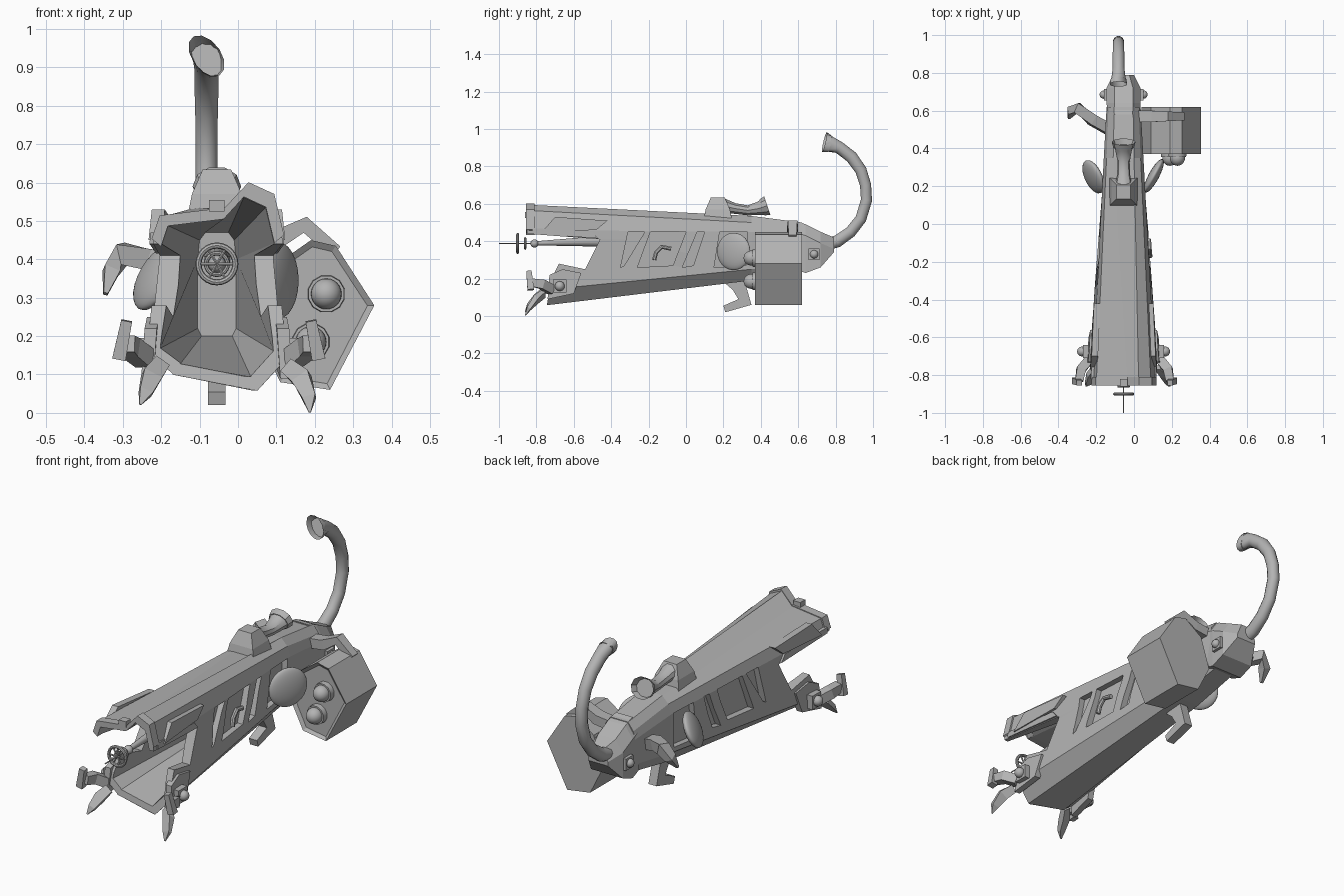
import bpy, bmesh, math
from mathutils import Vector

cube = bpy.data.objects.get("Cube")
if cube:
    bpy.data.objects.remove(cube, do_unlink=True)

grey = bpy.data.materials.new("plain grey")
grey.use_nodes = True
tone = (0.45, 0.45, 0.45, 1)
grey.diffuse_color = tone
grey.node_tree.nodes["Principled BSDF"].inputs["Base Color"].default_value = tone
CX = -0.055  # hull centre line


def finish(name, bm, smooth=True):
    bmesh.ops.recalc_face_normals(bm, faces=bm.faces)
    mesh = bpy.data.meshes.new(name)
    bm.to_mesh(mesh)
    bm.free()
    ob = bpy.data.objects.new(name, mesh)
    bpy.context.collection.objects.link(ob)
    return dress(ob, smooth)


def dress(ob, smooth=True):
    ob.data.materials.clear()
    ob.data.materials.append(grey)
    if smooth:
        bpy.ops.object.select_all(action='DESELECT')
        ob.select_set(True)
        bpy.context.view_layer.objects.active = ob
        bpy.ops.object.shade_smooth_by_angle(angle=math.radians(35))
    return ob


def loft(name, rings, hollow=None, smooth=False):
    """Skin matching rings; hollow = (rim, depth) sinks the last cap."""
    bm = bmesh.new()
    rows = [[bm.verts.new(p) for p in ring] for ring in rings]
    n = len(rows[0])
    for a, b in zip(rows, rows[1:]):
        for i in range(n):
            bm.faces.new((a[i], a[(i + 1) % n], b[(i + 1) % n], b[i]))
    bm.faces.new(rows[0])
    cap = bm.faces.new(rows[-1])
    bmesh.ops.recalc_face_normals(bm, faces=bm.faces)
    if hollow:
        bmesh.ops.inset_region(bm, faces=[cap], thickness=hollow[0], depth=hollow[1])
    return finish(name, bm, smooth)


def sweep(name, path, radii, sides=12, ref=(1, 0, 0), flat=1, hollow=None):
    """Sweep a polygon along a path; flat scales it along ref."""
    pts, rings = [Vector(p) for p in path], []
    for i, p in enumerate(pts):
        t = (pts[min(i + 1, len(pts) - 1)] - pts[max(i - 1, 0)]).normalized()
        u = t.cross(Vector(ref)).normalized()
        v = u.cross(t)
        turn = [2 * math.pi * (k + 0.5) / sides for k in range(sides)]
        rings.append([p + radii[i] * (u * math.cos(a) + v * math.sin(a) * flat) for a in turn])
    return loft(name, rings, hollow, sides > 4)


def ball(name, loc, scale, rot=(0, 0, 0)):
    bpy.ops.mesh.primitive_uv_sphere_add(segments=24, ring_count=12, location=loc, rotation=rot)
    ob = bpy.context.object
    ob.name, ob.scale = name, scale
    return dress(ob)


def ring(name, loc, major, minor):
    bpy.ops.mesh.primitive_torus_add(location=loc, rotation=(math.pi / 2, 0, 0), major_radius=major,
                                     minor_radius=minor, major_segments=24, minor_segments=8)
    bpy.context.object.name = name
    return dress(bpy.context.object)


def box(name, loc, size):
    bm = bmesh.new()
    bmesh.ops.create_cube(bm, size=1)
    for v in bm.verts:
        v.co = Vector(loc) + v.co * Vector(size)
    return finish(name, bm, False)


def cut(ob, cutter):
    mod = ob.modifiers.new("cut", 'BOOLEAN')
    mod.operation, mod.solver, mod.object = 'DIFFERENCE', 'EXACT', cutter
    bpy.context.view_layer.objects.active = ob
    bpy.ops.object.modifier_apply(modifier=mod.name)
    bpy.data.objects.remove(cutter, do_unlink=True)


def half(y, z):
    """Half width of the hull side at a point."""
    t = (y + 0.85) / 1.2
    low, top, zl = 0.19 - 0.09 * t, 0.168 - 0.063 * t, 0.135 + 0.115 * t
    return low + (top - low) * (z - zl) / (0.455 - zl)


def plate(name, pts, s, d0, d1):
    """Slab that follows the hull side."""
    return loft(name, [[(CX + s * (half(y, z) + d), y, z) for y, z in pts] for d in (d0, d1)])


def section(pts, y, k=1):
    return [(CX + x * k, y, 0.3 + (z - 0.3) * k) for x, z in pts]


def mirrored(pts):
    return pts + [(-x, z) for x, z in reversed(pts)]


# Hull: lopsided at the mouth, regular towards the back
mouth = [(-.12, .09), (-.19, .14), (-.165, .45), (-.145, .51), (.02, .53),
         (.08, .595), (.145, .565), (.17, .46), (.19, .13), (.11, .045)]
rear = mirrored([(-.06, .19), (-.1, .25), (-.105, .45), (-.09, .5), (-.055, .535)])
end = mirrored([(-.055, .24), (-.085, .29), (-.09, .42), (-.08, .46), (-.05, .5)])
throat = mirrored([(-.04, .2), (-.05, .22), (-.05, .4), (-.045, .45), (-.03, .47)])
hull = loft("hull", [section(mouth, -.85), section(rear, .35), section(end, .62)])
cut(hull, loft("cavity", [section(mouth, -.88, .9), section(throat, -.1)]))
notch = [(-1.1, .44), (-.85, .44), (-.46, .41), (-.54, .25), (-.68, .28),
         (-.72, .2), (-.745, .05), (-.76, -.2), (-1.1, -.2)]
cut(hull, loft("jaw_notch", [[(x, y, z) for y, z in notch] for x in (-.6, .6)]))

# Recessed side windows: y at lower edge, y at upper edge
windows = [(-.35, -.33, -.31, -.22), (-.26, -.07, -.19, 0), (-.02, .04, .06, .1), (.15, .32, .18, .33)]
for s in (-1, 1):
    for a, b, c, d in windows:
        cut(hull, plate("window", [(a, .26), (b, .27), (d, .45), (c, .45)], s, -.03, .1))
    # Upper jaw cheek plates
    plate("cheek_plate", [(-.77, .45), (-.7, .53), (-.42, .51), (-.48, .46)], s, -.02, .014)
    plate("cheek_strip", [(-.82, .44), (-.82, .47), (-.5, .45), (-.47, .415)], s, -.02, .008)
    # Lower jaw guard with its bolt
    plate("jaw_guard", [(-.74, .09), (-.73, .22), (-.66, .25), (-.56, .23), (-.6, .12)], s, -.02, .012)
    x = CX + s * .2
    box("bolt_seat", (x, -.675, .16), (.03, .07, .07))
    ball("jaw_bolt", (x + s * .02, -.675, .16), (.026, .026, .026))
    # Rear bolts
    box("rear_bolt_seat", (CX + s * .09, .685, .33), (.03, .06, .06))
    ball("rear_bolt", (CX + s * .105, .685, .33), (.022, .022, .022))

# Lip around the upper jaw opening
arch = mouth[2:8]
outline = [(x * 1.03, .3 + (z - .3) * 1.02) for x, z in arch]
outline += [(x * .88, .3 + (z - .3) * .89) for x, z in reversed(arch)]
loft("upper_lip", [section(outline, y) for y in (-.855, -.81)])
box("front_sight", (CX, -.84, .54), (.04, .04, .03))

# Window hook
hook = [(-.17, .3), (-.16, .34), (-.13, .37), (-.08, .36)]
sweep("window_hook", [(CX + half(y, z) + .005, y, z) for y, z in hook], [.012] * 4, 8)

# Valve spindle and handwheel in the mouth
sweep("spindle", [(CX, -1, .388), (CX, -.8, .388)], [.003, .003], 8)
sweep("nozzle", [(CX, -.83, .388), (CX, -.45, .4), (CX, -.08, .4)], [.01, .03, .035])
ball("nozzle_tip", (CX, -.81, .388), (.022, .022, .022))
ring("handwheel", (CX, -.9, .388), .048, .008)
ring("small_wheel", (CX, -.86, .388), .028, .006)
for k in range(3):
    dx, dz = .046 * math.cos(k * math.pi / 3), .046 * math.sin(k * math.pi / 3)
    sweep("wheel_spoke", [(CX - dx, -.9, .388 - dz), (CX + dx, -.9, .388 + dz)], [.004, .004], 6, (0, 1, 0))

# Front feet: bracket, toe and claw
for s, x in ((1, .2), (-1, -.3)):
    sweep("foot_bracket", [(x - s * .06, -.72, .14), (x - s * .02, -.77, .17), (x - s * .01, -.83, .18)],
          [.035, .035, .03], 4, (0, 0, 1))
    sweep("toe", [(x + s * .01, -.83, .14), (x - s * .01, -.84, .24)], [.025, .02], 4, (0, 1, 0))
sweep("left_claw", [(.13, -.76, .12), (.165, -.8, .09), (.185, -.84, .04), (.187, -.86, .002)],
      [.03, .036, .025, .004], 4, (0, 1, 0), .6)
sweep("right_claw", [(-.2, -.76, .13), (-.225, -.8, .095), (-.24, -.84, .055), (-.255, -.86, .022)],
      [.03, .036, .025, .004], 4, (0, 1, 0), .6)

# Hind foot
foot = [(.18, .2), (.31, .2), (.35, .06), (.21, .02), (.2, .055), (.28, .09), (.25, .14)]
loft("hind_foot", [[(CX + d, y, z) for y, z in foot] for d in (-.023, .023)])

# Ear domes
ball("left_ear", (.105, .255, .345), (.028, .1, .1), (0, 0, math.radians(-28)))
ball("right_ear", (-.215, .25, .35), (.03, .095, .09), (0, math.radians(25), math.radians(25)))

# Top hump and horn
loft("hump", [[(CX + x * w, .17 + y * w, z) for x, y in ((-1, -1), (1, -1), (1, 1), (-1, 1))]
              for w, z in ((.075, .52), (.065, .57), (.037, .634))])
sweep("horn", [(CX, .2, .59), (CX, .26, .575), (CX, .33, .565), (CX, .39, .575), (CX, .435, .59)],
      [.04, .03, .028, .038, .055], 10, flat=1.15, hollow=(.008, -.03))

# Rear block and curled tail
block = [[(CX + x * w, y, z) for x, z in ((-1, lo), (1, lo), (1, hi - .06), (.55, hi), (-.55, hi), (-1, hi - .06))]
         for w, y, lo, hi in ((.085, .58, .25, .51), (.09, .64, .23, .49), (.09, .72, .26, .45), (.055, .79, .34, .42))]
loft("rear_block", block)
TX = -.082
path = [(.74, .38), (.81, .4), (.88, .45), (.935, .52), (.965, .62), (.96, .7),
        (.935, .78), (.885, .85), (.82, .9), (.775, .92), (.74, .93)]
tail = sweep("tail", [(TX, y, z) for y, z in path],
             [.035, .034, .032, .031, .031, .031, .032, .034, .034, .04, .05], 12, flat=.95, hollow=(.006, -.03))
for v in tail.data.vertices:  # slanted, torn tip
    if v.co.z > .85 and v.co.y < .775:
        v.co.z -= .5 * (v.co.x - TX)

# Side canister with two knobs and its strap arm
can = [(.19, .45), (.255, .435), (.355, .28), (.24, .06), (.11, .08), (.04, .22), (.09, .38)]
loft("canister", [[(x, y, z) for x, z in can] for y in (.62, .37)], hollow=(.018, -.012))
for x, z in ((.23, .31), (.19, .185)):
    sweep("knob_collar", [(x, .39, z), (x, .355, z)], [.05, .048])
    ball("knob", (x, .35, z), (.04, .042, .04))
sweep("canister_arm", [(.02, .57, .44), (.1, .57, .45), (.175, .57, .49), (.255, .57, .42)],
      [.035, .035, .03, .025], 4, (0, 1, 0), 1.2)

# Free arm with a bent claw
sweep("free_arm", [(-.13, .5, .36), (-.22, .55, .395), (-.3, .615, .415), (-.33, .6, .37), (-.345, .56, .31)],
      [.04, .04, .038, .03, .008], 4, (0, 1, 0))
